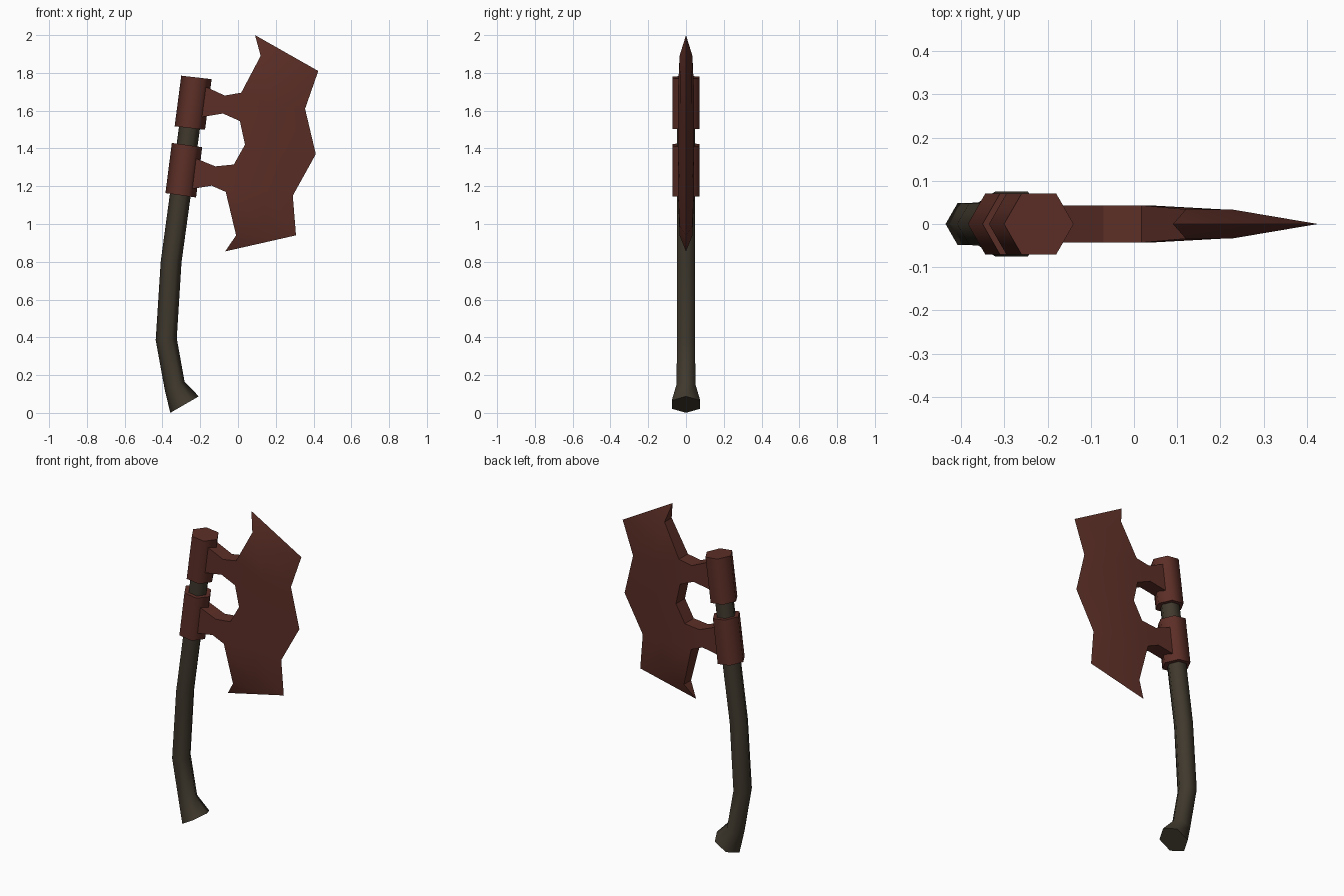
import bpy, bmesh, math
from mathutils import Vector

if "Cube" in bpy.data.objects:
    bpy.data.objects.remove(bpy.data.objects["Cube"])


def material(name, rgb):
    m = bpy.data.materials.new(name)
    m.diffuse_color = (*rgb, 1)
    m.use_nodes = True
    m.node_tree.nodes["Principled BSDF"].inputs["Base Color"].default_value = m.diffuse_color
    return m


RED = material("rusty red metal", (0.108, 0.028, 0.020))
WOOD = material("dark wood", (0.050, 0.040, 0.026))


def finish(bm, name, mat, angle):
    bmesh.ops.recalc_face_normals(bm, faces=bm.faces)
    me = bpy.data.meshes.new(name)
    bm.to_mesh(me)
    bm.free()
    me.materials.append(mat)
    ob = bpy.data.objects.new(name, me)
    bpy.context.collection.objects.link(ob)
    bpy.ops.object.select_all(action='DESELECT')
    ob.select_set(True)
    bpy.context.view_layer.objects.active = ob
    bpy.ops.object.shade_smooth_by_angle(angle=math.radians(angle))
    return ob


def hex_loft(name, rings, mat):
    """Six-sided tube through rings of (x, z, radius, tilt in degrees)."""
    bm = bmesh.new()
    loops = []
    for x, z, r, tilt in rings:
        t = math.radians(tilt)
        u = Vector((math.cos(t), 0, math.sin(t)))
        loops.append([bm.verts.new(Vector((x, 0, z)) + u * r * math.cos(a) + Vector((0, r * math.sin(a), 0)))
                      for a in (i * math.pi / 3 for i in range(6))])
    for a, b in zip(loops, loops[1:]):
        for i in range(6):
            j = (i + 1) % 6
            bm.faces.new((a[i], a[j], b[j], b[i]))
    bm.faces.new(loops[0])
    bm.faces.new(loops[-1])
    return finish(bm, name, mat, 65)


# Bent handle with flared foot
hex_loft("handle", [(-0.283, 0.044, 0.087, 30), (-0.335, 0.142, 0.057, 24),
                    (-0.38, 0.39, 0.056, 5), (-0.354, 0.80, 0.055, -3),
                    (-0.222, 1.765, 0.056, -7.5)], WOOD)

# Two sleeves clamped on the handle
hex_loft("upper_sleeve", [(-0.255, 1.508, 0.081, -6.5), (-0.22, 1.776, 0.081, -6.5)], RED)
hex_loft("lower_sleeve", [(-0.303, 1.152, 0.082, -8), (-0.27, 1.418, 0.081, -8)], RED)

# Blade points (x, half thickness, z): t = cutting edge, b = back, m = ridge, u/l = arms
T, M = 0.043, 0.033
P = {
    "t0": (0.09, 0, 2.0), "t1": (0.425, 0, 1.81), "t2": (0.355, 0, 1.61), "t3": (0.412, 0, 1.37),
    "t4": (0.29, 0, 1.15), "t5": (0.307, 0, 0.94), "t6": (-0.068, 0, 0.855),
    "b1": (0.12, 0.034, 1.89), "b2": (0.017, T, 1.695), "b3": (0.01, T, 1.545), "b4": (0.037, T, 1.42),
    "b5": (-0.022, T, 1.315), "b6": (-0.065, T, 1.17), "b7": (-0.01, 0.034, 0.94),
    "m1": (0.23, M, 1.81), "m2": (0.2, M, 1.62), "m3": (0.22, M, 1.39), "m4": (0.14, M, 1.18), "m5": (0.14, M, 0.99),
    "u1": (-0.07, T, 1.68), "u2": (-0.19, T, 1.735), "u3": (-0.20, T, 1.565), "u4": (-0.08, T, 1.585),
    "l1": (-0.12, T, 1.305), "l2": (-0.235, T, 1.352), "l3": (-0.25, T, 1.185), "l4": (-0.14, T, 1.203),
}
FACES = """t0 b1 m1 t1;b1 b2 m2 m1;m1 m2 t2 t1;b2 b3 m2;b3 b4 m3 m2;m2 m3 t3 t2;
b4 b5 m4 m3;m3 m4 t4 t3;b5 b6 m4;b6 b7 m5 m4;m4 m5 t5 t4;b7 t6 t5 m5;
b2 u1 u4 b3;u1 u2 u3 u4;b5 l1 l4 b6;l1 l2 l3 l4"""

bm = bmesh.new()
front = {k: bm.verts.new((x, -y, z)) for k, (x, y, z) in P.items()}
back = {k: bm.verts.new((x, y, z)) if y else front[k] for k, (x, y, z) in P.items()}
for side in (front, back):
    for f in FACES.split(";"):
        bm.faces.new([side[k] for k in f.split()])
# Close the rim between both sides
mirror = {front[k]: back[k] for k in P}
rim = [e.verts[:] for e in bm.edges if e.is_boundary and all(v in mirror for v in e.verts)
       and any(v.co.y < 0 for v in e.verts)]
for a, b in rim:
    bm.faces.new(list(dict.fromkeys((a, b, mirror[b], mirror[a]))))
finish(bm, "axe_blade", RED, 30)
